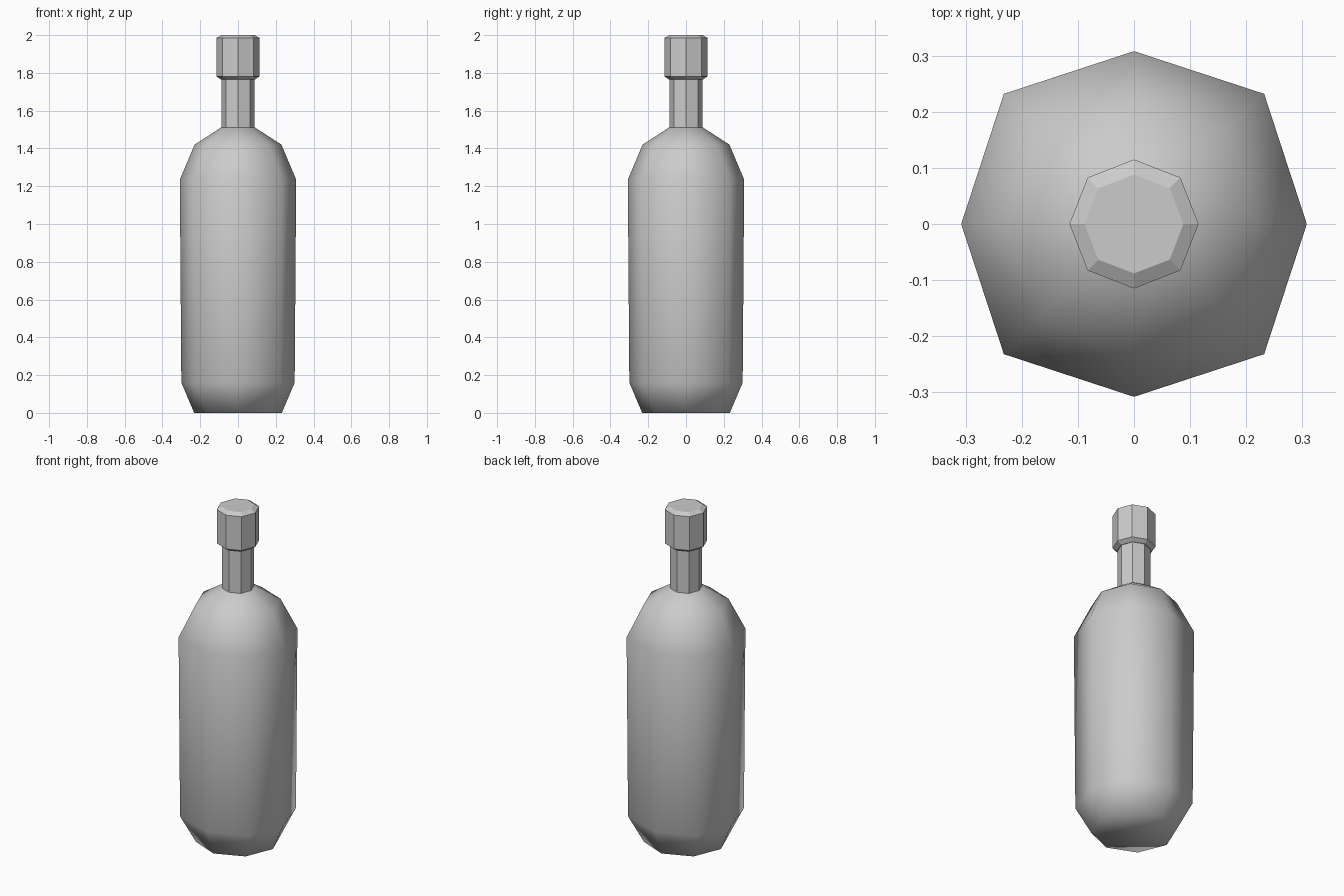
import bpy, bmesh, math

if "Cube" in bpy.data.objects:
    bpy.data.objects.remove(bpy.data.objects["Cube"])

SIDES = 8

def lathe(name, profile, smooth):
    """Eight-sided closed lathe; each profile point is (axis radius, diagonal radius, z)."""
    bm = bmesh.new()
    rings = []
    for axis_r, diag_r, z in profile:
        ring = []
        for i in range(SIDES):
            a = 2 * math.pi * i / SIDES
            r = diag_r if i % 2 else axis_r
            ring.append(bm.verts.new((r * math.cos(a), r * math.sin(a), z)))
        rings.append(ring)
    for low, high in zip(rings, rings[1:]):
        for i in range(SIDES):
            j = (i + 1) % SIDES
            bm.faces.new((low[i], low[j], high[j], high[i]))
    bm.faces.new(rings[0][::-1])
    bm.faces.new(rings[-1])
    for f in bm.faces:
        f.smooth = smooth
    mesh = bpy.data.meshes.new(name)
    bm.to_mesh(mesh)
    bm.free()
    obj = bpy.data.objects.new(name, mesh)
    bpy.context.collection.objects.link(obj)
    return obj

# Soft-shaded body with chamfered base and sloping shoulders
lathe("bottle_body", [(0.232, 0.232, 0), (0.300, 0.320, 0.16),
                      (0.308, 0.328, 1.235), (0.230, 0.235, 1.42),
                      (0.088, 0.088, 1.512)], True)

# Faceted neck
lathe("bottle_neck", [(0.087, 0.089, 1.50), (0.087, 0.089, 1.79)], False)

# Faceted cap with chamfered rims
lathe("bottle_cap", [(0.090, 0.092, 1.765), (0.115, 0.117, 1.782),
                     (0.115, 0.117, 1.985), (0.088, 0.090, 2.0)], False)
